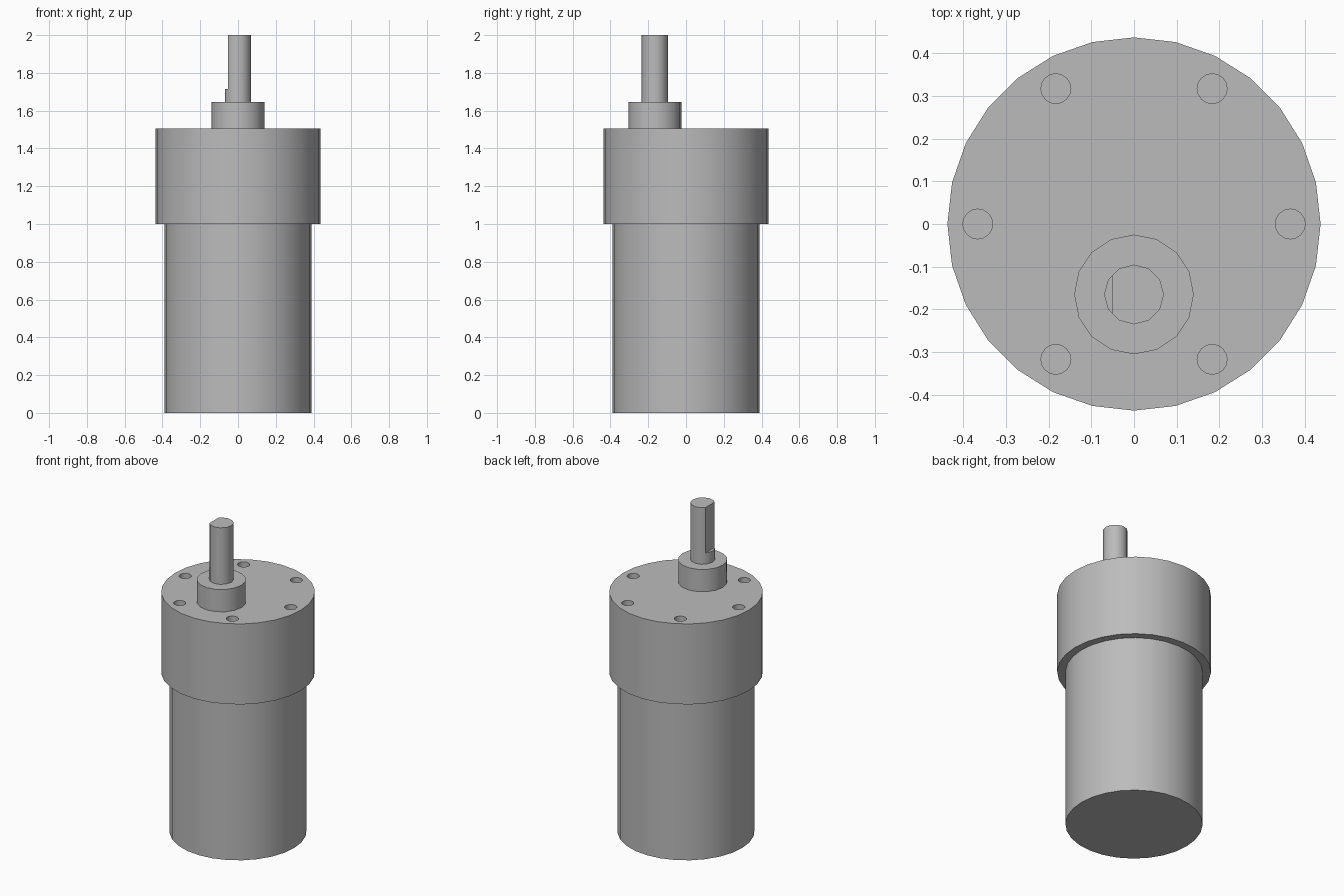
import bpy
import math

cube = bpy.data.objects.get("Cube")
if cube:
    bpy.data.objects.remove(cube, do_unlink=True)

SHAFT_Y = -0.165

# One grey metal for everything
metal = bpy.data.materials.new("grey metal")
metal.use_nodes = True
grey = (0.5, 0.5, 0.5, 1)
metal.diffuse_color = grey
metal.node_tree.nodes["Principled BSDF"].inputs["Base Color"].default_value = grey


def cylinder(name, radius, z0, z1, sides, x=0.0, y=0.0):
    bpy.ops.mesh.primitive_cylinder_add(
        vertices=sides, radius=radius, depth=z1 - z0, location=(x, y, (z0 + z1) / 2))
    ob = bpy.context.object
    ob.name = name
    ob.data.materials.append(metal)
    return ob


def cut(target, cutter):
    mod = target.modifiers.new("cut", 'BOOLEAN')
    mod.operation = 'DIFFERENCE'
    mod.solver = 'EXACT'
    mod.object = cutter
    bpy.context.view_layer.objects.active = target
    bpy.ops.object.modifier_apply(modifier=mod.name)
    bpy.data.objects.remove(cutter, do_unlink=True)


# Stacked cylinders: motor, gearbox, boss and off-centre shaft
motor_can = cylinder("motor_can", 0.39, 0, 1.0, 28)
gearbox = cylinder("gearbox", 0.437, 1.0, 1.505, 28)
shaft_boss = cylinder("shaft_boss", 0.14, 1.505, 1.645, 16, y=SHAFT_Y)
shaft = cylinder("output_shaft", 0.07, 1.645, 2.0, 12, y=SHAFT_Y)

# Ring of six blind screw holes in the gearbox face
for i in range(6):
    a = math.radians(60 * i)
    cut(gearbox, cylinder("hole_cutter", 0.035, 1.4, 1.6, 16,
                          0.366 * math.cos(a), 0.366 * math.sin(a)))

# Flat on the right side of the shaft, giving it a D section
bpy.ops.mesh.primitive_cube_add(size=1, location=(-0.152, SHAFT_Y, 1.915))
flat_cutter = bpy.context.object
flat_cutter.scale = (0.2, 0.4, 0.4)
bpy.context.view_layer.update()
cut(shaft, flat_cutter)

# Smooth sides with crisp rims
for ob in (motor_can, gearbox, shaft_boss, shaft):
    bpy.ops.object.select_all(action='DESELECT')
    ob.select_set(True)
    bpy.context.view_layer.objects.active = ob
    bpy.ops.object.shade_smooth_by_angle(angle=math.radians(35))
